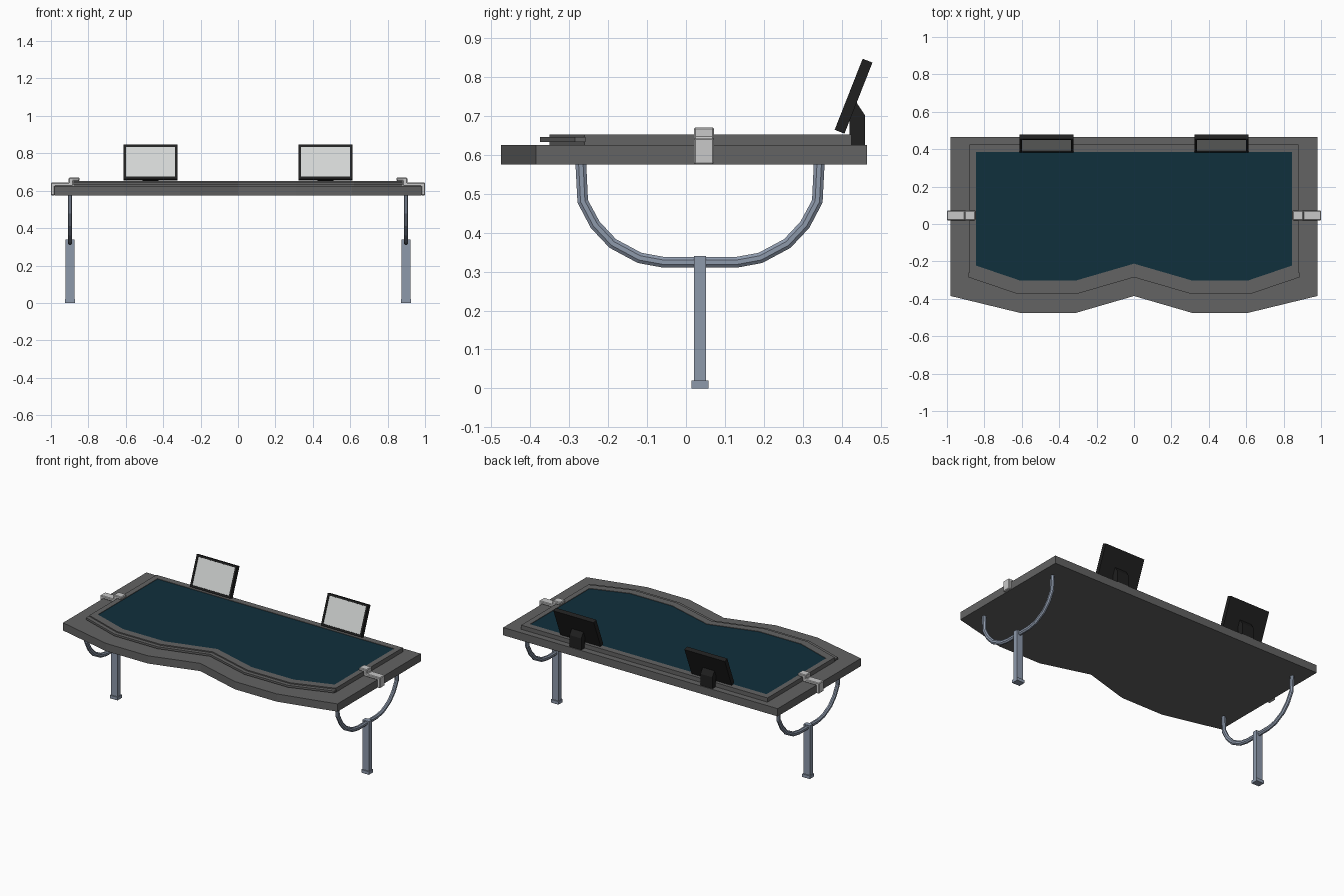
import bpy, bmesh, math
from mathutils import Matrix, Vector

cube = bpy.data.objects.get("Cube")
if cube:
    bpy.data.objects.remove(cube, do_unlink=True)


def material(name, r, g, b):
    m = bpy.data.materials.new(name)
    m.use_nodes = True
    m.diffuse_color = (r, g, b, 1)
    m.node_tree.nodes["Principled BSDF"].inputs["Base Color"].default_value = (r, g, b, 1)
    return m


GREY = material("table grey", 0.125, 0.125, 0.125)
BLUE = material("dark blue surface", 0.005, 0.029, 0.046)
STEEL = material("blue steel", 0.27, 0.32, 0.41)
BLACK = material("monitor black", 0.014, 0.014, 0.014)
SCREEN = material("screen light grey", 0.65, 0.67, 0.66)
CLAMP = material("clamp light grey", 0.58, 0.58, 0.58)


def finish(name, bm, *mats):
    bmesh.ops.recalc_face_normals(bm, faces=bm.faces)
    mesh = bpy.data.meshes.new(name)
    bm.to_mesh(mesh)
    bm.free()
    for m in mats:
        mesh.materials.append(m)
    ob = bpy.data.objects.new(name, mesh)
    bpy.context.collection.objects.link(ob)
    return ob


def extrude(bm, points, offset):
    """Solid from a flat loop of 3D points moved along offset."""
    face = bm.faces.new([bm.verts.new(p) for p in points])
    new = bmesh.ops.extrude_face_region(bm, geom=[face], use_keep_orig=True)["geom"]
    bmesh.ops.translate(bm, vec=offset, verts=[v for v in new if isinstance(v, bmesh.types.BMVert)])


def box(bm, x0, x1, y0, y1, z0, z1):
    extrude(bm, [(x0, y0, z0), (x1, y0, z0), (x1, y1, z0), (x0, y1, z0)], (0, 0, z1 - z0))


def mirrored(half):
    """Full outline from its +x half, starting on the centre line."""
    return half + [(-x, y) for x, y in reversed(half) if x]


def plate(name, outline, z0, z1, mat):
    bm = bmesh.new()
    extrude(bm, [(x, y, z0) for x, y in outline], (0, 0, z1 - z0))
    return finish(name, bm, mat)


# Table top with its double curved front
plate("table_slab", mirrored([(0, -.385), (.31, -.475), (.61, -.475), (.98, -.385), (.98, .465)]),
      .575, .625, GREY)

# Raised rim ring around the playing surface
outer = mirrored([(0, -.26), (.31, -.35), (.62, -.35), (.88, -.26), (.88, .425)])
inner = mirrored([(0, -.212), (.31, -.302), (.61, -.302), (.845, -.222), (.845, .385)])
bm = bmesh.new()
loops = [[bm.verts.new((x, y, z)) for x, y in pts]
         for pts, z in ((outer, .625), (outer, .652), (inner, .652), (inner, .625))]
for a, b in zip(loops, loops[1:] + loops[:1]):
    for i in range(len(outer)):
        j = (i + 1) % len(outer)
        bm.faces.new((a[i], a[j], b[j], b[i]))
finish("raised_rim", bm, GREY)
plate("table_surface", inner, .626, .649, BLUE)

# Thin ledge along the front of the rim
front = [(.885, -.285), (.62, -.375), (.31, -.375), (0, -.285)]
front += [(-x, y) for x, y in reversed(front[:-1])]
plate("front_ledge", front + [(x, y + .027) for x, y in reversed(front)], .632, .645, GREY)

# Curved fork centre line in the y-z plane, relative to the post
arm = [(.306, .58), (.301, .48), (.269, .42), (.224, .372), (.155, .335), (.095, .324)]
fork = [Vector((0, -y, z)) for y, z in arm] + [Vector((0, y, z)) for y, z in reversed(arm)]
SIDES = 8

for side, s in (("left", 1), ("right", -1)):
    px, py = s * .898, .036

    # Leg post and foot
    bm = bmesh.new()
    box(bm, px - .023, px + .023, py - .015, py + .015, .02, .34)
    finish(side + "_leg_post", bm, STEEL)
    bm = bmesh.new()
    box(bm, px - .027, px + .027, py - .022, py + .022, 0, .02)
    finish(side + "_leg_foot", bm, STEEL)

    # Fork tube swept along the centre line
    bm = bmesh.new()
    rings = []
    for i, p in enumerate(fork):
        t = (fork[min(i + 1, len(fork) - 1)] - fork[max(i - 1, 0)]).normalized()
        n = Vector((0, -t.z, t.y))
        ring = []
        for k in range(SIDES):
            a = math.tau * (k + .5) / SIDES
            off = n * (.015 * math.cos(a)) + Vector((.012 * math.sin(a), 0, 0))
            ring.append(bm.verts.new(p + off + Vector((px, py, 0))))
        rings.append(ring)
    for a, b in zip(rings, rings[1:]):
        for k in range(SIDES):
            j = (k + 1) % SIDES
            bm.faces.new((a[k], a[j], b[j], b[k]))
    bm.faces.new(rings[0])
    bm.faces.new(rings[-1])
    finish(side + "_leg_fork", bm, STEEL)

    # Stepped clamp over the table edge
    steps = [(.848, .652), (.882, .652), (.882, .625), (.98, .625), (.98, .575),
             (1, .575), (1, .643), (.905, .643), (.905, .67), (.848, .67)]
    bm = bmesh.new()
    extrude(bm, [(s * x, .02, z) for x, z in steps], (0, .052, 0))
    clamp = finish(side + "_edge_clamp", bm, CLAMP)
    bev = clamp.modifiers.new("soft_edges", 'BEVEL')
    bev.width = .004
    bev.segments = 1

    # Monitor panel, with the screen inset into its front face
    bm = bmesh.new()
    box(bm, -.144, .144, -.0135, .0135, -.098, .098)
    bmesh.ops.recalc_face_normals(bm, faces=bm.faces)
    face = min(bm.faces, key=lambda f: f.normal.y)
    bmesh.ops.inset_region(bm, faces=[face], thickness=.017, depth=0)
    bmesh.ops.inset_region(bm, faces=[face], thickness=.001, depth=-.004)
    face.material_index = 1
    bm.transform(Matrix.Translation((s * .468, .43, .75)) @ Matrix.Rotation(-math.radians(21.5), 4, 'X'))
    finish(side + "_monitor", bm, BLACK, SCREEN)

    # Monitor stand
    profile = [(.42, .625), (.46, .625), (.46, .70), (.437, .735), (.42, .72)]
    bm = bmesh.new()
    extrude(bm, [(s * .468 - .042, y, z) for y, z in profile], (.084, 0, 0))
    finish(side + "_monitor_stand", bm, BLACK)
